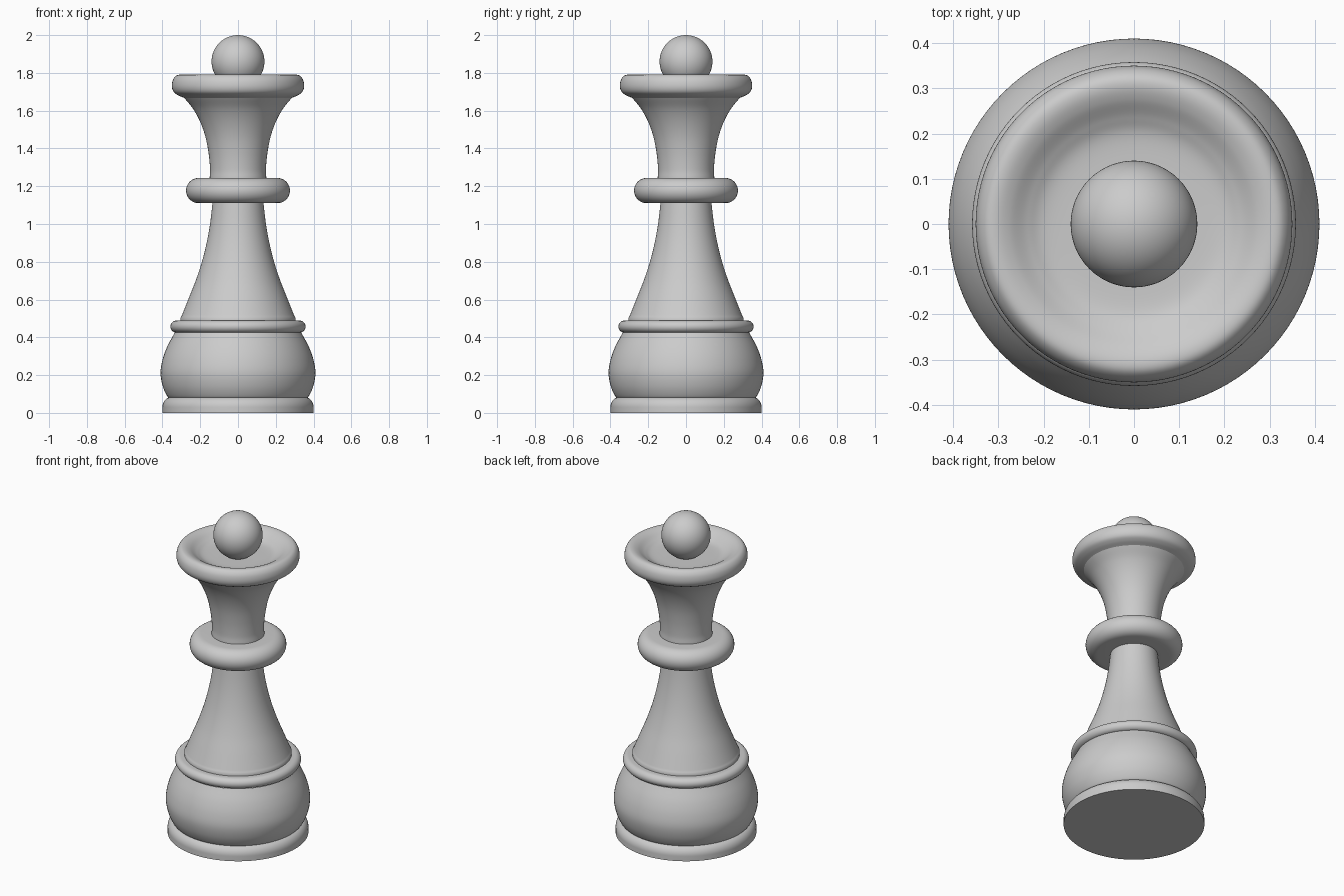
import bpy, bmesh
from math import sin, cos, pi, radians
from mathutils import Vector

cube = bpy.data.objects.get("Cube")
if cube:
    bpy.data.objects.remove(cube, do_unlink=True)

SIDES = 96

stone = bpy.data.materials.new("plain grey")
stone.use_nodes = True
grey = (0.6, 0.6, 0.6, 1)
stone.diffuse_color = grey
stone.node_tree.nodes["Principled BSDF"].inputs["Base Color"].default_value = grey


def smooth(points, steps=8):
    """Rounded path through the points (Catmull-Rom)."""
    p = [Vector(q) for q in points]
    p = [2 * p[0] - p[1]] + p + [2 * p[-1] - p[-2]]
    out = []
    for a, b, c, d in zip(p, p[1:], p[2:], p[3:]):
        for i in range(steps):
            t = i / steps
            out.append(0.5 * (2 * b + (c - a) * t + (2 * a - 5 * b + 4 * c - d) * t ** 2
                              + (3 * b - a - 3 * c + d) * t ** 3))
    return out + [p[-2]]


def arc(r, z, rx, rz, start, end, steps=16):
    """Elliptical profile arc, angles in degrees from the outward direction."""
    angles = [radians(start + (end - start) * i / steps) for i in range(steps + 1)]
    return [(r + rx * cos(a), z + rz * sin(a)) for a in angles]


def lathe(name, profile):
    """Turn a (radius, height) profile around the z axis."""
    bm = bmesh.new()
    rings = [[bm.verts.new((max(r, 0) * cos(2 * pi * j / SIDES),
                            max(r, 0) * sin(2 * pi * j / SIDES), z))
              for j in range(SIDES)] for r, z in profile]
    for low, high in zip(rings, rings[1:]):
        for j in range(SIDES):
            k = (j + 1) % SIDES
            bm.faces.new((low[j], low[k], high[k], high[j]))
    bmesh.ops.remove_doubles(bm, verts=bm.verts, dist=0.00001)
    mesh = bpy.data.meshes.new(name)
    bm.to_mesh(mesh)
    bm.free()
    mesh.materials.append(stone)
    obj = bpy.data.objects.new(name, mesh)
    bpy.context.collection.objects.link(obj)
    bpy.ops.object.select_all(action="DESELECT")
    obj.select_set(True)
    bpy.context.view_layer.objects.active = obj
    bpy.ops.object.shade_smooth_by_angle(angle=radians(40))
    return obj


# Foot: flat underside, short wall and rounded shoulder
lathe("foot", [(0, 0), (0.4, 0), (0.4, 0.03)]
      + arc(0.355, 0.03, 0.045, 0.053, 0, 90) )

# Bulging lower body
lathe("lower_body", smooth([(0.355, 0.083), (0.372, 0.085), (0.398, 0.14), (0.41, 0.21),
                            (0.4, 0.28), (0.375, 0.35), (0.335, 0.425)]))

# Thin ring over the body
lathe("lower_ring", [(0.325, 0.425)] + arc(0.325, 0.457, 0.033, 0.032, -90, 90)
      + [(0.305, 0.489)])

# Tapered stem
lathe("stem", [(0.305, 0.489), (0.305, 0.503)]
      + smooth([(0.3, 0.51), (0.264, 0.6), (0.224, 0.7), (0.191, 0.8),
                (0.166, 0.9), (0.148, 1.0), (0.135, 1.11)]))

# Rounded collar around the neck
lathe("collar", [(0.135, 1.11)] + arc(0.208, 1.177, 0.067, 0.067, -90, 90)
      + [(0.15, 1.244)])

# Flared neck
lathe("neck", smooth([(0.15, 1.244), (0.148, 1.29), (0.155, 1.37), (0.172, 1.46),
                      (0.2, 1.54), (0.238, 1.61), (0.285, 1.668)]))

# Crown: rounded rim folding into a shallow dish
lathe("crown", smooth([(0.285, 1.668), (0.318, 1.682), (0.341, 1.7), (0.35, 1.728),
                       (0.345, 1.762), (0.328, 1.785), (0.305, 1.79), (0.275, 1.78),
                       (0.235, 1.755), (0.19, 1.738), (0.1, 1.735), (0, 1.735)]))

# Ball finial
lathe("finial", arc(0, 1.86, 0.14, 0.14, -90, 90, 40))
